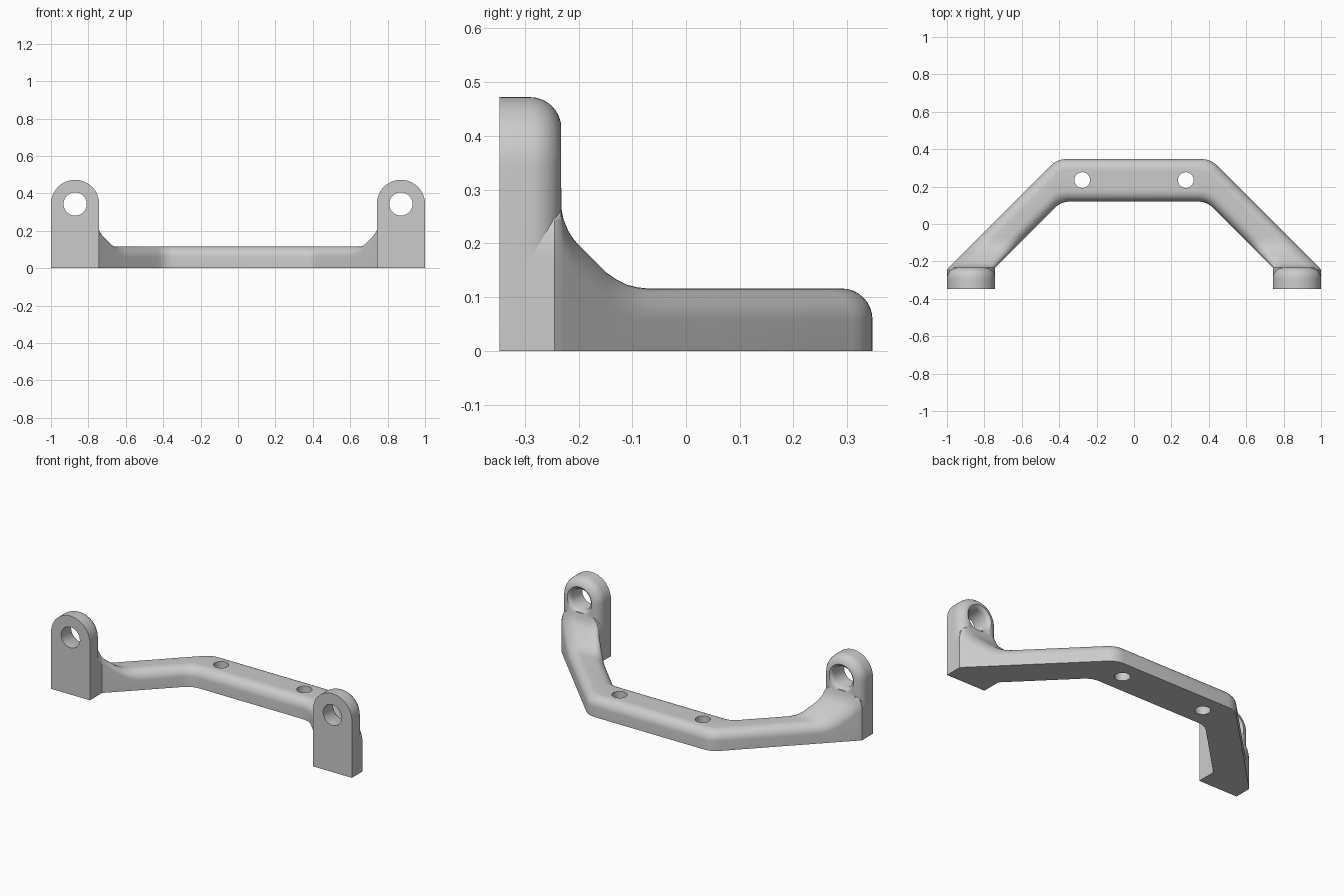
import bpy, bmesh, math

cube = bpy.data.objects.get("Cube")
if cube:
    bpy.data.objects.remove(cube, do_unlink=True)

grey = bpy.data.materials.new("light_grey")
grey.use_nodes = True
grey.diffuse_color = (0.6, 0.6, 0.6, 1)
grey.node_tree.nodes["Principled BSDF"].inputs["Base Color"].default_value = (0.6, 0.6, 0.6, 1)


def loft(name, rings):
    """Skin closed rings of equal length and cap both ends."""
    bm = bmesh.new()
    loops = [[bm.verts.new(p) for p in ring] for ring in rings]
    n = len(loops[0])
    for a, b in zip(loops, loops[1:]):
        for i in range(n):
            j = (i + 1) % n
            bm.faces.new((a[i], a[j], b[j], b[i]))
    bm.faces.new(loops[0])
    bm.faces.new(loops[-1])
    bmesh.ops.recalc_face_normals(bm, faces=bm.faces)
    mesh = bpy.data.meshes.new(name)
    bm.to_mesh(mesh)
    bm.free()
    mesh.materials.append(grey)
    obj = bpy.data.objects.new(name, mesh)
    bpy.context.collection.objects.link(obj)
    return obj


def select_only(obj):
    bpy.ops.object.select_all(action='DESELECT')
    obj.select_set(True)
    bpy.context.view_layer.objects.active = obj


def drill(obj, rings):
    """Cut a hole shaped by the given rings."""
    cutter = loft("hole_cutter", rings)
    cutter.hide_render = True
    mod = obj.modifiers.new("hole", 'BOOLEAN')
    mod.operation = 'DIFFERENCE'
    mod.solver = 'EXACT'
    mod.object = cutter
    select_only(obj)
    bpy.ops.object.modifier_apply(modifier=mod.name)
    bpy.data.objects.remove(cutter, do_unlink=True)


def smooth(obj):
    select_only(obj)
    bpy.ops.object.shade_smooth_by_angle(angle=math.radians(32))


def circle(r, n=40):
    return [(r * math.cos(math.tau * i / n), r * math.sin(math.tau * i / n)) for i in range(n)]


ROUND = 0.058


# Handle bar: cross-section with rounded top edges between two plan points
def section(outer, inner, top, share):
    side = min(top - ROUND, 0.17)
    half = [(0, 0)]
    for i in range(9):
        a = math.pi / 2 * i / 8
        half.append((share * (1 - math.cos(a)), side + (top - side) * math.sin(a)))
    pts = half + [(1 - t, z) for t, z in reversed(half)]
    return [(outer[0] + (inner[0] - outer[0]) * t,
             outer[1] + (inner[1] - outer[1]) * t, z) for t, z in pts]


def bend(x, y, t, a=0.05):
    """Point on the softened corner between the middle and a leg."""
    d = a * t * t * 0.707
    return (x - a * (1 - t) ** 2 + d, y - d)


BAR_TOP = 0.116
half_bar = []
for i in range(7):
    t = i / 6
    half_bar.append(section(bend(0.41, 0.347, t), bend(0.39, 0.12, t), BAR_TOP, 0.25 + 0.08 * t))

# Leg stations: depth, top height and rounded share, rising into the lug
ramp = [(0.05, BAR_TOP, 0.33), (-0.07, BAR_TOP, 0.33), (-0.09, 0.118, 0.33),
        (-0.11, 0.123, 0.33), (-0.13, 0.133, 0.33), (-0.15, 0.147, 0.33),
        (-0.2, 0.197, 0.3), (-0.21, 0.209, 0.29), (-0.219, 0.223, 0.27),
        (-0.228, 0.245, 0.25), (-0.233, 0.27, 0.24), (-0.245, 0.272, 0.24),
        (-0.3, 0.272, 0.24)]
for y, top, share in ramp:
    outer = (min(0.757 - y, 1.0), y)
    inner = (min(0.51 - y, 0.742), y)
    half_bar.append(section(outer, inner, top, share))

mirrored = [[(-x, y, z) for x, y, z in ring] for ring in reversed(half_bar)]
bar = loft("handle_bar", mirrored + half_bar)

# Vertical screw holes
for s in (-1, 1):
    drill(bar, [[(s * 0.277 + u, 0.235 + v, z) for u, v in circle(0.042)] for z in (-0.1, 0.3)])
smooth(bar)

# Mounting lugs: arched plates with a rounded back edge
FRONT, BACK, EYE_Z, RADIUS = -0.347, -0.232, 0.343, 0.129


def arch(cx, y, inset):
    r = RADIUS - inset
    pts = [(cx + r, y, 0)]
    for i in range(33):
        a = math.pi * i / 32
        pts.append((cx + r * math.cos(a), y, EYE_Z + r * math.sin(a)))
    return pts + [(cx - r, y, 0)]


for s, name in ((1, "left_lug"), (-1, "right_lug")):
    cx = s * 0.871
    rings = [arch(cx, FRONT, 0)]
    for i in range(9):
        a = math.pi / 2 * i / 8
        rings.append(arch(cx, BACK - ROUND + ROUND * math.sin(a), ROUND * (1 - math.cos(a))))
    lug = loft(name, rings)
    # Eye hole, flared at the back
    flare = [(-0.5, 0.062), (-0.257, 0.062), (-0.245, 0.067), (-0.237, 0.074), (-0.232, 0.083), (-0.15, 0.083)]
    drill(lug, [[(cx + u, y, EYE_Z + v) for u, v in circle(r)] for y, r in flare])
    smooth(lug)
